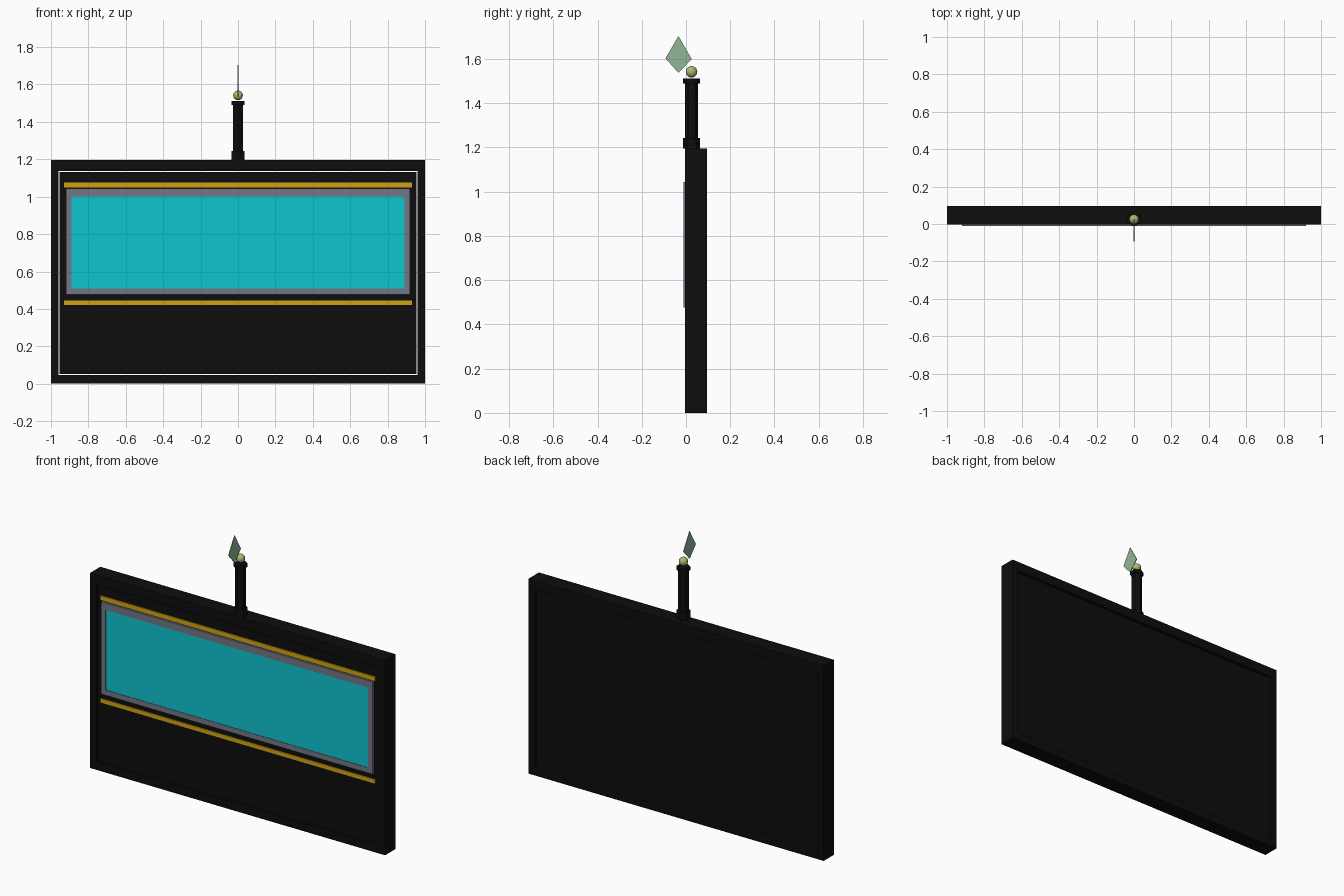
import bpy, bmesh, math
from mathutils import Matrix

if "Cube" in bpy.data.objects:
    bpy.data.objects.remove(bpy.data.objects["Cube"])


def material(name, rgb):
    m = bpy.data.materials.new(name)
    m.diffuse_color = (*rgb, 1)
    m.use_nodes = True
    m.node_tree.nodes["Principled BSDF"].inputs["Base Color"].default_value = m.diffuse_color
    return m


BLACK = material("matte_black", (0.004, 0.004, 0.004))
CYAN = material("screen_cyan", (0.0044, 0.56, 0.62))
GREY = material("bezel_grey", (0.17, 0.185, 0.23))
GOLD = material("trim_gold", (0.63, 0.37, 0.006))
GREEN = material("sail_green", (0.28, 0.47, 0.31))
OLIVE = material("ball_olive", (0.45, 0.47, 0.15))


def finish(name, bm, mat):
    bmesh.ops.recalc_face_normals(bm, faces=bm.faces[:])
    me = bpy.data.meshes.new(name)
    bm.to_mesh(me)
    bm.free()
    me.materials.append(mat)
    ob = bpy.data.objects.new(name, me)
    bpy.context.collection.objects.link(ob)
    return ob


def box(name, x, y, z, mat):
    bm = bmesh.new()
    size = [b - a for a, b in (x, y, z)]
    mid = [(a + b) / 2 for a, b in (x, y, z)]
    bmesh.ops.create_cube(bm, size=1, matrix=Matrix.Translation(mid) @ Matrix.Diagonal((*size, 1)))
    return finish(name, bm, mat)


def ring(name, outer, inner, y, mat):
    """Rectangular frame; outer and inner are (half width, low z, high z)."""
    bm = bmesh.new()
    loops = []
    for hw, lo, hi in (outer, inner):
        for yy in y:
            loops.append([bm.verts.new((px, yy, pz)) for px, pz in
                          ((-hw, lo), (hw, lo), (hw, hi), (-hw, hi))])
    of, ob, inf, inb = loops
    for a, b in ((of, ob), (ob, inb), (inb, inf), (inf, of)):
        for i in range(4):
            j = (i + 1) % 4
            bm.faces.new((a[i], a[j], b[j], b[i]))
    return finish(name, bm, mat)


def hexagon(name, r, z0, z1):
    bm = bmesh.new()
    bmesh.ops.create_cone(bm, cap_ends=True, segments=6, radius1=r, radius2=r, depth=z1 - z0,
                          matrix=Matrix.Translation((0, 0.025, (z0 + z1) / 2)))
    # put corners on the front and back
    if max(v.co.x for v in bm.verts) > r * 0.95:
        bmesh.ops.rotate(bm, verts=bm.verts[:], cent=(0, 0.025, 0),
                         matrix=Matrix.Rotation(math.radians(30), 3, 'Z'))
    return finish(name, bm, BLACK)


# Casing: outer frame with a narrow gap around the recessed inner board
ring("outer_frame", (1, 0, 1.195), (0.96, 0.048, 1.137), (-0.004, 0.095), BLACK)
box("inner_board", (-0.955, 0.955), (0.002, 0.082), (0.053, 1.132), BLACK)

# Display and its surround
ring("screen_bezel", (0.92, 0.477, 1.043), (0.89, 0.509, 1.0), (-0.011, 0.004), GREY)
box("screen", (-0.89, 0.89), (-0.008, 0.004), (0.509, 1.0), CYAN)

# Gold strips above and below the display
for label, z in (("upper", (1.048, 1.075)), ("lower", (0.42, 0.445))):
    box(label + "_trim", (-0.93, 0.93), (-0.004, 0.004), z, GOLD)

# Hexagonal post on top
hexagon("post_base", 0.039, 1.195, 1.243)
hexagon("post", 0.03, 1.2, 1.495)
hexagon("post_cap", 0.039, 1.49, 1.512)

# Ball on the post
bm = bmesh.new()
bmesh.ops.create_uvsphere(bm, u_segments=16, v_segments=10, radius=0.026,
                          matrix=Matrix.Translation((0, 0.025, 1.542)))
for f in bm.faces:
    f.smooth = True
finish("ball", bm, OLIVE)

# Thin diamond-shaped sail
bm = bmesh.new()
outline = ((-0.034, 1.704), (-0.093, 1.603), (-0.034, 1.537), (0.026, 1.6))
sides = [[bm.verts.new((x, y, z)) for y, z in outline] for x in (-0.002, 0.002)]
bm.faces.new(sides[0])
bm.faces.new(sides[1])
for i in range(4):
    j = (i + 1) % 4
    bm.faces.new((sides[0][i], sides[0][j], sides[1][j], sides[1][i]))
finish("diamond_sail", bm, GREEN)
